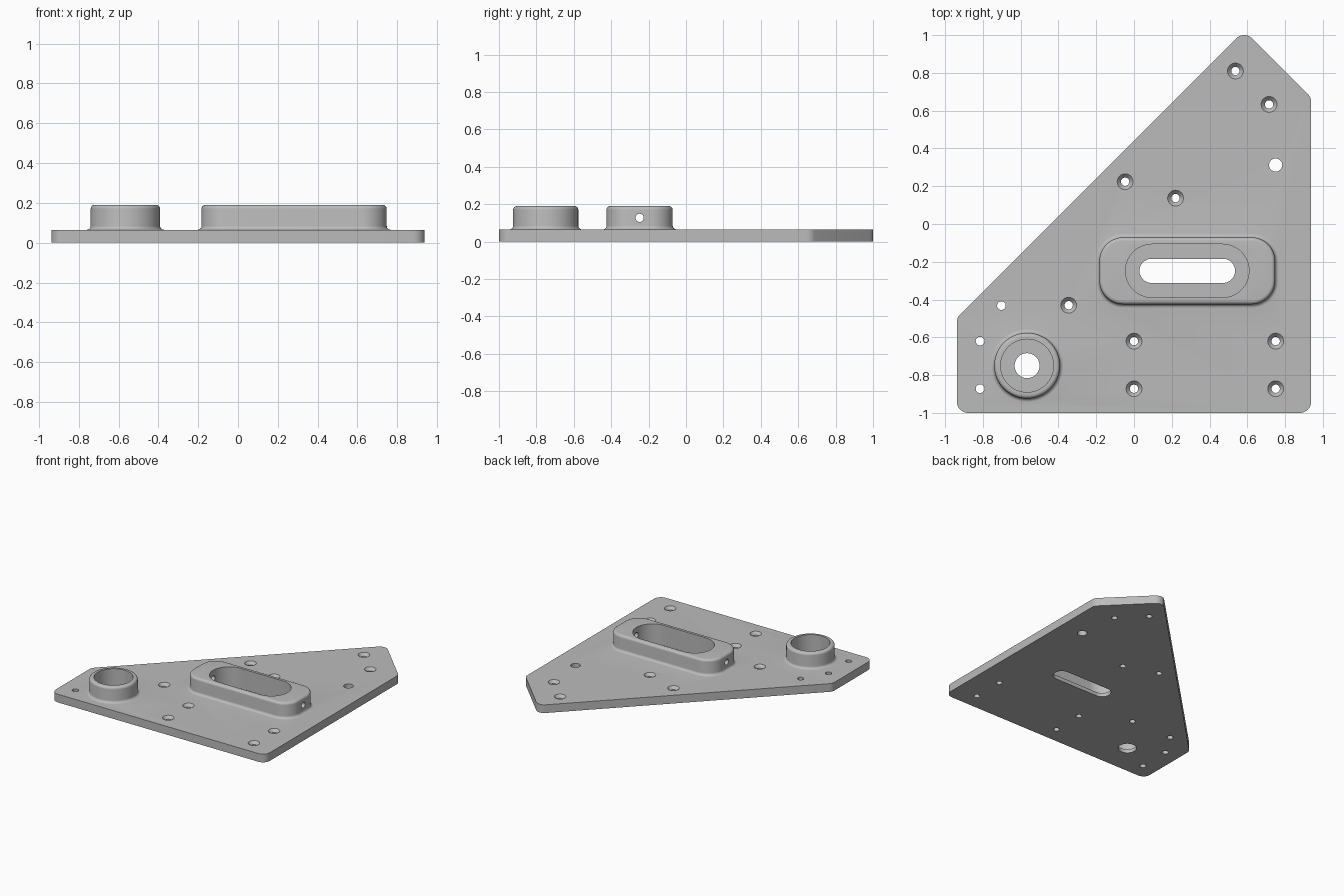
import bpy, bmesh
from math import sin, cos, pi, radians
from mathutils import Vector

cube = bpy.data.objects.get("Cube")
if cube:
    bpy.data.objects.remove(cube, do_unlink=True)

grey = bpy.data.materials.new("machined_grey")
grey.use_nodes = True
grey.diffuse_color = (0.5, 0.5, 0.5, 1)
grey.node_tree.nodes["Principled BSDF"].inputs["Base Color"].default_value = (0.5, 0.5, 0.5, 1)

PLATE_TOP = 0.065
BOSS_TOP = 0.19
FLOOR = 0.03
FILLET = 0.02


def pill(cx, cy, hx, hy, r, steps=16):
    """Rounded rectangle outline; becomes a circle when hx = hy = r."""
    pts = []
    for i, (sx, sy) in enumerate([(1, 1), (-1, 1), (-1, -1), (1, -1)]):
        for k in range(steps + 1):
            a = (i + k / steps) * pi / 2
            pts.append((cx + sx * (hx - r) + r * cos(a), cy + sy * (hy - r) + r * sin(a)))
    return [p for i, p in enumerate(pts) if (Vector(p) - Vector(pts[i - 1])).length > 1e-5]


def rounded_polygon(corners, r, steps=8):
    """Polygon outline (counter-clockwise) with every corner filleted."""
    pts = []
    for i, c in enumerate(corners):
        p = Vector(c)
        a = (Vector(corners[i - 1]) - p).normalized()
        b = (Vector(corners[(i + 1) % len(corners)]) - p).normalized()
        half = a.angle(b) / 2
        centre = p + (a + b).normalized() * (r / sin(half))
        start = -Vector((a.y, -a.x)) * r
        if (centre + start - p).dot(a) < 0 or abs((p - centre - start).dot(start)) > 1e-4:
            start = -start
        sweep = pi - 2 * half
        for k in range(steps + 1):
            t = sweep * k / steps
            pts.append((centre.x + start.x * cos(t) - start.y * sin(t),
                        centre.y + start.x * sin(t) + start.y * cos(t)))
    return pts


def loft(name, rings):
    """Closed solid through a stack of (outline, z) rings."""
    bm = bmesh.new()
    loops = [[bm.verts.new((x, y, z)) for x, y in outline] for outline, z in rings]
    for lo, hi in zip(loops, loops[1:]):
        for i in range(len(lo)):
            bm.faces.new((lo[i - 1], lo[i], hi[i], hi[i - 1]))
    bm.faces.new(loops[0][::-1])
    bm.faces.new(loops[-1])
    bmesh.ops.recalc_face_normals(bm, faces=bm.faces)
    mesh = bpy.data.meshes.new(name)
    bm.to_mesh(mesh)
    bm.free()
    mesh.materials.append(grey)
    obj = bpy.data.objects.new(name, mesh)
    bpy.context.collection.objects.link(obj)
    return obj


def combine(target, tool, operation):
    """Apply a boolean and discard the tool."""
    mod = target.modifiers.new(operation, "BOOLEAN")
    mod.operation, mod.object, mod.solver = operation, tool, "EXACT"
    bpy.context.view_layer.objects.active = target
    bpy.ops.object.modifier_apply(modifier=mod.name)
    bpy.data.objects.remove(tool, do_unlink=True)


def boss(name, cx, cy, hx, hy, r):
    """Raised boss with a concave foot fillet and a rounded top edge."""
    arc = [k * pi / 12 for k in range(7)]
    sides = [(FILLET, PLATE_TOP - 0.02)]
    sides += [(FILLET * (1 - sin(a)), PLATE_TOP + FILLET * (1 - cos(a))) for a in arc]
    sides += [(-FILLET * (1 - cos(a)), BOSS_TOP - FILLET * (1 - sin(a))) for a in arc]
    return loft(name, [(pill(cx, cy, hx + d, hy + d, r + d), z) for d, z in sides])


# Base plate
plate = loft("mounting_plate", [
    (rounded_polygon([(-0.938, -1), (0.938, -1), (0.938, 0.67),
                      (0.583, 1.025), (-0.938, -0.496)], 0.06), z)
    for z in (0, PLATE_TOP)])

# Bosses: round cup and elongated slot housing
ROUND = (-0.566, -0.75)
SLOT = (0.282, -0.248)
combine(plate, boss("round_boss", *ROUND, 0.174, 0.174, 0.174), "UNION")
combine(plate, boss("slot_boss", *SLOT, 0.465, 0.177, 0.125), "UNION")


def cut(outline_low, z_low, outline_high, z_high):
    combine(plate, loft("cutter", [(outline_low, z_low), (outline_high, z_high)]), "DIFFERENCE")


# Pockets and the narrower openings through their floors
for size, z in [((0.14, 0.14, 0.14), FLOOR), ((0.066, 0.066, 0.066), -0.1)]:
    outline = pill(*ROUND, *size)
    cut(outline, z, outline, 0.3)
for size, z in [((0.327, 0.141, 0.141), FLOOR), ((0.253, 0.064, 0.064), -0.1)]:
    outline = pill(*SLOT, *size)
    cut(outline, z, outline, 0.3)

# Cross hole through both ends of the slot housing
pin = loft("cross_hole", [(pill(0, 0, 0.022, 0.022, 0.022, 8), z) for z in (-0.6, 0.6)])
pin.rotation_euler.y = radians(90)
pin.location = (SLOT[0], SLOT[1], 0.127)
bpy.context.view_layer.update()
combine(plate, pin, "DIFFERENCE")

# Countersunk screw holes
SCREW, HEAD = 0.022, 0.042
for x, y in [(0.537, 0.81), (0.715, 0.633), (-0.047, 0.224), (0.22, 0.137), (-0.346, -0.43),
             (0, -0.62), (0, -0.872), (0.75, -0.62), (0.75, -0.872)]:
    radii = [(SCREW, -0.1), (SCREW, PLATE_TOP - 0.022), (HEAD, PLATE_TOP), (HEAD, 0.1)]
    combine(plate, loft("screw_cutter", [(pill(x, y, r, r, r, 8), z) for r, z in radii]),
            "DIFFERENCE")

# Plain dowel holes
for x, y, r in [(0.75, 0.312, 0.035), (-0.702, -0.432, 0.023),
                (-0.815, -0.62, 0.023), (-0.815, -0.872, 0.023)]:
    outline = pill(x, y, r, r, r, 8)
    cut(outline, -0.1, outline, 0.2)

# Smooth curved walls, keep edges crisp
bpy.ops.object.select_all(action="DESELECT")
plate.select_set(True)
bpy.context.view_layer.objects.active = plate
bpy.ops.object.shade_smooth_by_angle(angle=radians(30))
